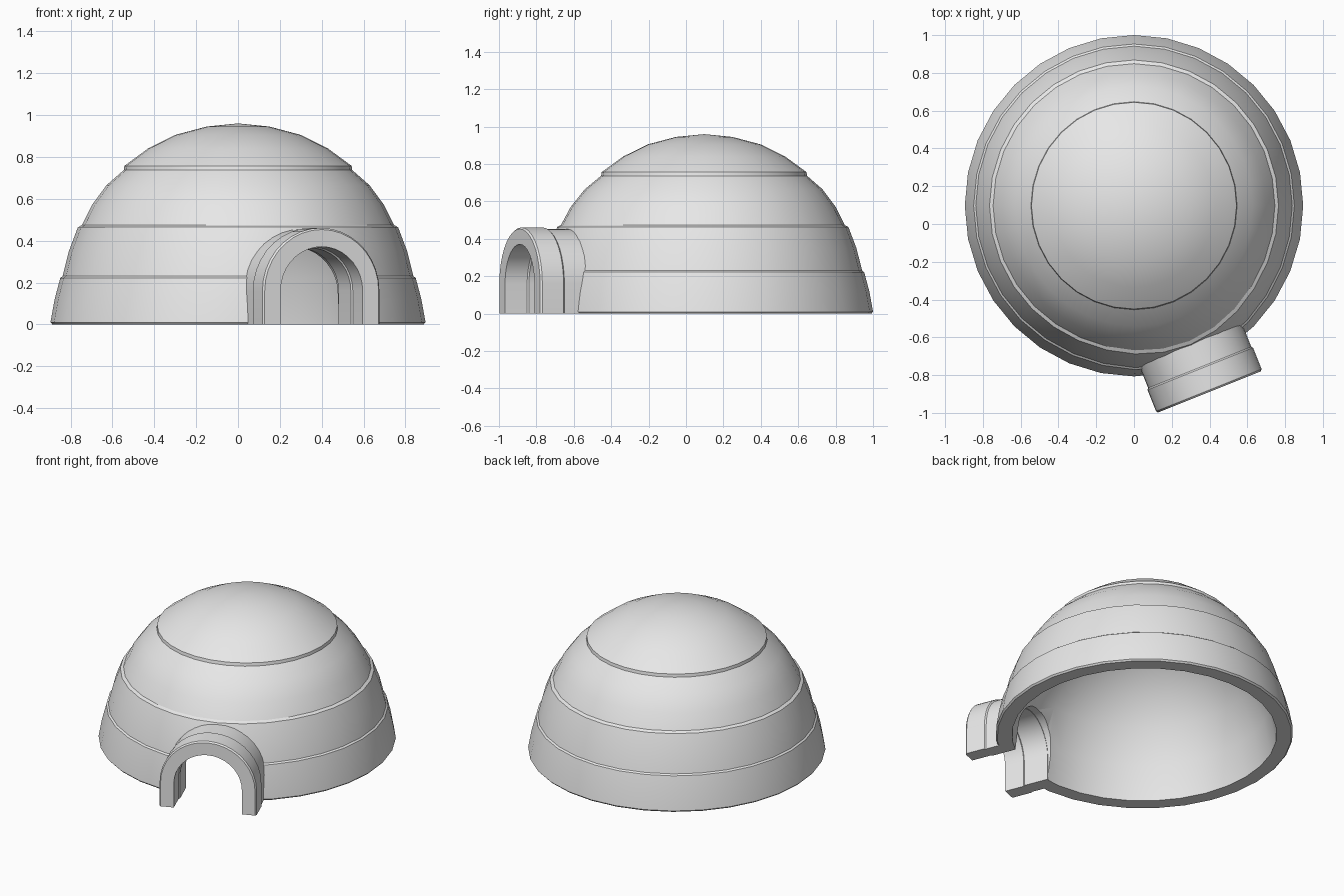
import bpy, bmesh, math
from mathutils import Matrix, Vector

if "Cube" in bpy.data.objects:
    bpy.data.objects.remove(bpy.data.objects["Cube"], do_unlink=True)

# Single pale grey material
snow = bpy.data.materials.new("pale grey")
snow.use_nodes = True
grey = (0.8, 0.8, 0.8, 1)
snow.diffuse_color = grey
snow.node_tree.nodes["Principled BSDF"].inputs["Base Color"].default_value = grey

CENTRE_Y = 0.097
SPRING = 0.16       # height where the arch begins to curve
ARC_STEPS = 18
TURN = math.radians(21.8)
OUTWARD = Vector((math.sin(TURN), -math.cos(TURN)))
# Local tunnel frame: -y points out of the doorway
PLACE = (Matrix.Translation((0, CENTRE_Y, 0)) @ Matrix.Rotation(TURN, 4, "Z")
         @ Matrix.Translation((0.005, 0, 0)))


def make_object(name, bm):
    bmesh.ops.recalc_face_normals(bm, faces=bm.faces)
    mesh = bpy.data.meshes.new(name)
    bm.to_mesh(mesh)
    bm.free()
    obj = bpy.data.objects.new(name, mesh)
    bpy.context.collection.objects.link(obj)
    mesh.materials.append(snow)
    return obj


def activate(obj):
    bpy.ops.object.select_all(action="DESELECT")
    obj.select_set(True)
    bpy.context.view_layer.objects.active = obj


def arch_stations(foot):
    """Direction and height of each station along the arch, foot to foot."""
    arc = [(math.cos(math.pi * i / ARC_STEPS), math.sin(math.pi * i / ARC_STEPS), SPRING)
           for i in range(ARC_STEPS + 1)]
    return [(1, 0, foot)] + arc + [(-1, 0, foot)]


def build_dome(name, profile, sides):
    """Lathe the wall profile, slightly oval, swelling gently around the doorway."""
    bm = bmesh.new()
    verts = [bm.verts.new((r, 0, z)) for r, z in profile]
    edges = [bm.edges.new(pair) for pair in zip(verts, verts[1:])]
    bmesh.ops.spin(bm, geom=verts + edges, axis=(0, 0, 1), cent=(0, 0, 0),
                   angle=math.tau, steps=sides, use_duplicate=False)
    bmesh.ops.remove_doubles(bm, verts=bm.verts, dist=0.0005)
    for v in bm.verts:
        flat = v.co.xy
        v.co.y *= 1.008
        if flat.length > 0.01 and v.co.z < 0.75:
            facing = max(0, flat.normalized().dot(OUTWARD)) ** 6
            swell = 0.025 * facing * math.sin(math.pi * v.co.z / 0.75)
            v.co += (OUTWARD * swell).to_3d()
    bm.transform(Matrix.Translation((0, CENTRE_Y, 0)))
    return make_object(name, bm)


def sweep_arch(name, section):
    """Sweep a closed (radius, distance) section along the arch."""
    bm = bmesh.new()
    rings = [[bm.verts.new((c * r, -d, h + s * r)) for r, d in section]
             for c, s, h in arch_stations(0)]
    for a, b in zip(rings, rings[1:]):
        for i in range(len(section)):
            j = (i + 1) % len(section)
            bm.faces.new((a[i], a[j], b[j], b[i]))
    bm.faces.new(rings[0])
    bm.faces.new(rings[-1])
    bm.transform(PLACE)
    return make_object(name, bm)


def solid_arch(name, radius, near, far, foot):
    bm = bmesh.new()
    ends = [[bm.verts.new((c * radius, -d, h + s * radius)) for c, s, h in arch_stations(foot)]
            for d in (near, far)]
    n = len(ends[0])
    for i in range(n):
        j = (i + 1) % n
        bm.faces.new((ends[0][i], ends[0][j], ends[1][j], ends[1][i]))
    for end in ends:
        bm.faces.new(end)
    bm.transform(PLACE)
    return make_object(name, bm)


# Hollow dome: smooth vault inside, stepped courses outside
inner = [(0, 0.868), (0.22, 0.835), (0.41, 0.74), (0.56, 0.6), (0.67, 0.44),
         (0.755, 0.22), (0.798, 0)]
outer = [(0.887, 0), (0.896, 0.01), (0.876, 0.12), (0.849, 0.222), (0.838, 0.23),
         (0.808, 0.35), (0.765, 0.464), (0.746, 0.474), (0.698, 0.57), (0.628, 0.665),
         (0.546, 0.737), (0.543, 0.757), (0.43, 0.84), (0.3, 0.905), (0.15, 0.945), (0, 0.96)]
dome = build_dome("dome", inner + outer, 32)

# Doorway cut through the dome wall
cutter = solid_arch("doorway_cutter", 0.208, 0.45, 1.3, -0.1)
cutter.hide_render = True
cut = dome.modifiers.new("doorway", "BOOLEAN")
cut.operation = "DIFFERENCE"
cut.solver = "EXACT"
cut.object = cutter
activate(dome)
bpy.ops.object.modifier_apply(modifier=cut.name)
bpy.data.objects.remove(cutter, do_unlink=True)

# Entrance tunnel: rear course and a slightly larger front course
tunnel = sweep_arch("entrance_tunnel", [
    (0.204, 0.77), (0.294, 0.77), (0.294, 0.924), (0.301, 0.932), (0.301, 1.054),
    (0.293, 1.064), (0.211, 1.064), (0.211, 0.937), (0.204, 0.929)])

for part in (dome, tunnel):
    activate(part)
    bpy.ops.object.shade_smooth_by_angle(angle=math.radians(25))
